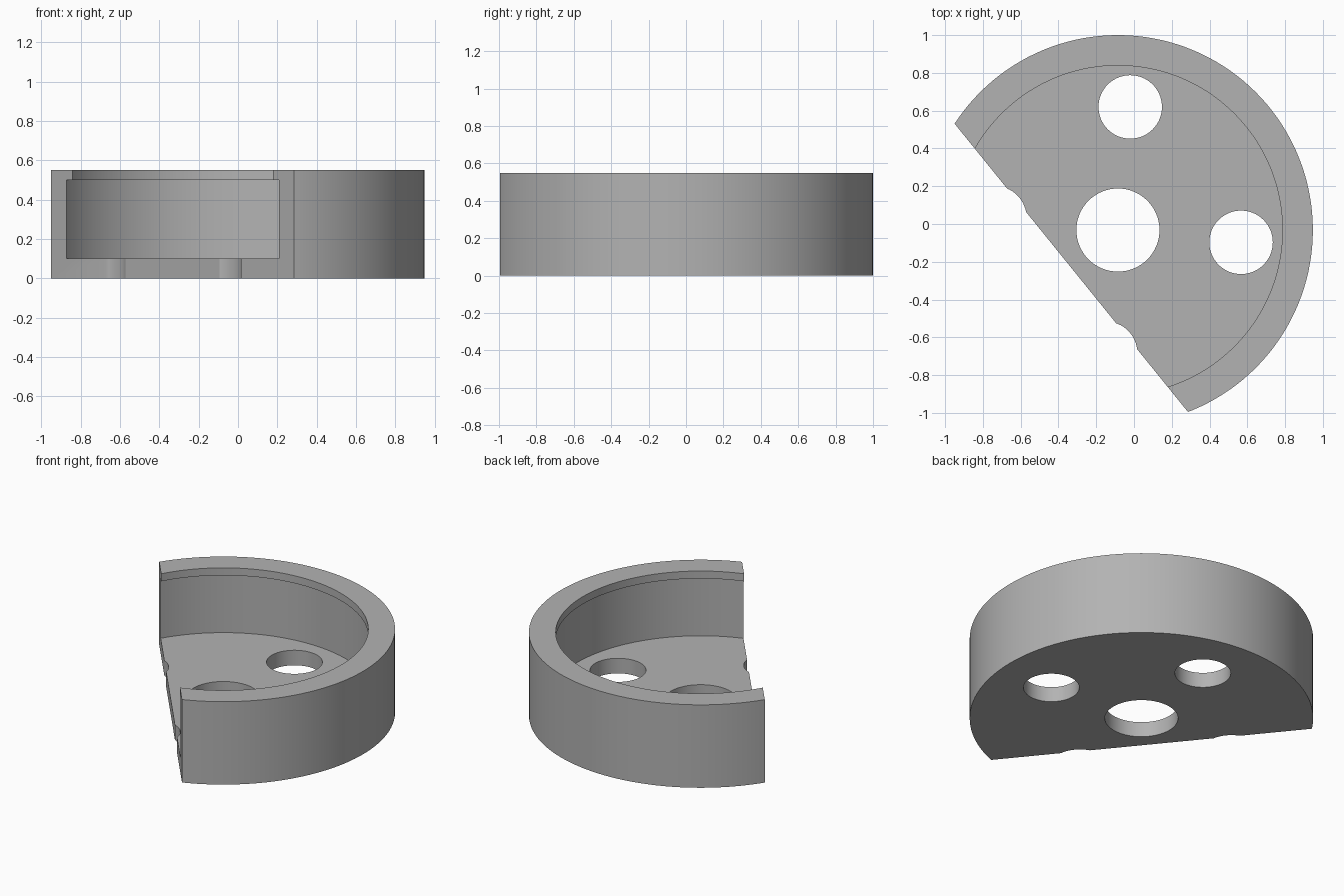
import bpy, math
from mathutils import Vector

if "Cube" in bpy.data.objects:
    bpy.data.objects.remove(bpy.data.objects["Cube"])

CX, CY = -0.085, -0.032            # axis of the round housing
HEIGHT, FLOOR, LIP_Z = 0.55, 0.10, 0.50
NORMAL = Vector((0.777, 0.629, 0))  # direction pointing away from the flat cut
CUT = 0.3185                       # distance from axis to the flat cut


def cylinder(name, x, y, r, z0, z1, sides):
    bpy.ops.mesh.primitive_cylinder_add(
        vertices=sides, radius=r, depth=z1 - z0, location=(x, y, (z0 + z1) / 2))
    ob = bpy.context.object
    ob.name = name
    return ob


def subtract(target, cutter):
    mod = target.modifiers.new("cut", 'BOOLEAN')
    mod.operation = 'DIFFERENCE'
    mod.solver = 'EXACT'
    mod.object = cutter
    bpy.context.view_layer.objects.active = target
    bpy.ops.object.modifier_apply(modifier=mod.name)
    bpy.data.objects.remove(cutter, do_unlink=True)


grey = bpy.data.materials.new("grey")
grey.diffuse_color = (0.45, 0.45, 0.45, 1)
grey.use_nodes = True
grey.node_tree.nodes["Principled BSDF"].inputs["Base Color"].default_value = grey.diffuse_color

# Round body
housing = cylinder("housing", CX, CY, 1.032, 0, HEIGHT, 144)
housing.data.materials.append(grey)

# Undercut cavity, then the narrower opening through the top lip
subtract(housing, cylinder("cavity", CX, CY, 0.915, FLOOR, LIP_Z, 144))
subtract(housing, cylinder("opening", CX, CY, 0.871, FLOOR + 0.1, HEIGHT + 0.2, 144))

# Central hole and four holes around it (two only nick the flat cut)
subtract(housing, cylinder("centre_hole", CX, CY, 0.22, -0.2, 0.3, 64))
for i in range(4):
    a = math.radians(84.3 + 90 * i)
    subtract(housing, cylinder("bolt_hole", CX + 0.655 * math.cos(a),
                               CY + 0.655 * math.sin(a), 0.168, -0.2, 0.3, 64))

# Flat cut across one side
centre = Vector((CX, CY, 0.3)) - NORMAL * (CUT + 1.5)
bpy.ops.mesh.primitive_cube_add(size=3, location=centre,
                                rotation=(0, 0, math.atan2(NORMAL.y, NORMAL.x)))
subtract(housing, bpy.context.object)

# Smooth walls with crisp rims
bpy.ops.object.select_all(action='DESELECT')
housing.select_set(True)
bpy.context.view_layer.objects.active = housing
bpy.ops.object.shade_smooth_by_angle(angle=math.radians(30))
